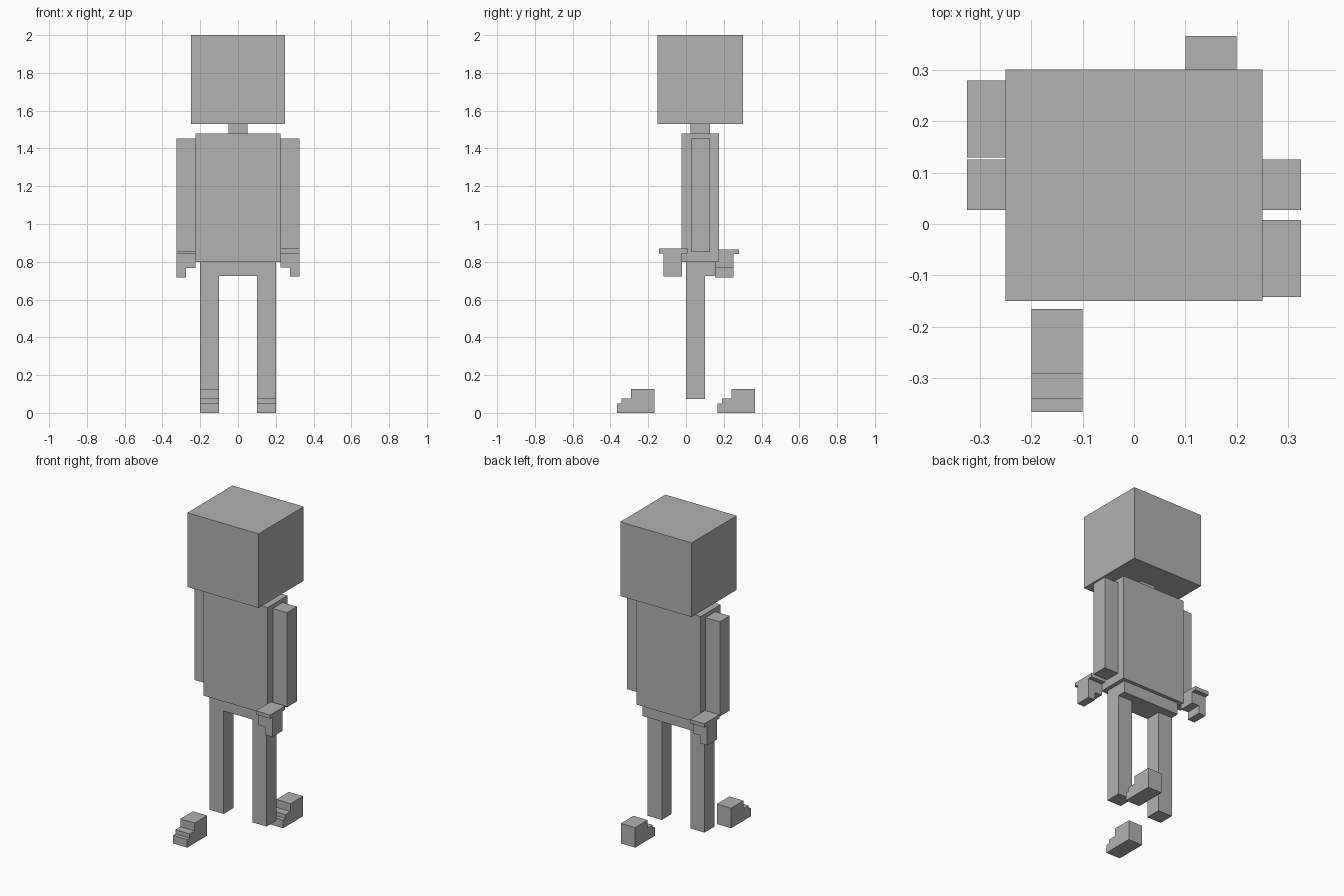
import bpy
import bmesh

if "Cube" in bpy.data.objects:
    bpy.data.objects.remove(bpy.data.objects["Cube"])

grey = bpy.data.materials.new("plain grey")
grey.diffuse_color = (0.445, 0.445, 0.445, 1.0)
grey.use_nodes = True
grey.node_tree.nodes["Principled BSDF"].inputs["Base Color"].default_value = grey.diffuse_color


def prism(name, axis, outline, lo, hi):
    """Extrude a closed 2D outline along axis 'X' (points y, z) or 'Y' (points x, z)."""
    bm = bmesh.new()
    place = (lambda p: (lo, p[0], p[1])) if axis == 'X' else (lambda p: (p[0], lo, p[1]))
    face = bm.faces.new([bm.verts.new(place(p)) for p in outline])
    moved = bmesh.ops.extrude_face_region(bm, geom=[face])["geom"]
    shift = (hi - lo, 0, 0) if axis == 'X' else (0, hi - lo, 0)
    bmesh.ops.translate(bm, vec=shift, verts=[g for g in moved if isinstance(g, bmesh.types.BMVert)])
    bmesh.ops.recalc_face_normals(bm, faces=bm.faces)
    mesh = bpy.data.meshes.new(name)
    bm.to_mesh(mesh)
    bm.free()
    mesh.materials.append(grey)
    obj = bpy.data.objects.new(name, mesh)
    bpy.context.collection.objects.link(obj)
    return obj


def box(name, x, y, z):
    outline = [(x[0], z[0]), (x[1], z[0]), (x[1], z[1]), (x[0], z[1])]
    return prism(name, 'Y', outline, y[0], y[1])


# Head, neck, torso and hips
box("head", (-0.25, 0.25), (-0.15, 0.301), (1.53, 2.0))
box("neck", (-0.05, 0.05), (0.025, 0.126), (1.478, 1.53))
box("torso", (-0.225, 0.225), (-0.025, 0.174), (0.80, 1.478))
box("hips", (-0.2, 0.2), (0.0, 0.152), (0.726, 0.80))

# Arms and legs on both sides
for side, s in (("left", -1), ("right", 1)):
    box(side + "_arm", sorted((0.225 * s, 0.325 * s)), (0.027, 0.126), (0.853, 1.453))
    box(side + "_leg", sorted((0.1 * s, 0.2 * s)), (0.0, 0.1), (0.074, 0.726))

# Detached hands: a cuff plate over a palm with a longer outer half
for side, s, y, z in (("left", -1, 0.13, 0.718), ("right", 1, -0.142, 0.721)):
    box(side + "_cuff", sorted((0.225 * s, 0.325 * s)), (y, y + 0.15), (z + 0.124, z + 0.148))
    palm = [(0.225, 0.05), (0.275, 0.05), (0.275, 0.0), (0.325, 0.0), (0.325, 0.124), (0.225, 0.124)]
    prism(side + "_hand", 'Y', [(px * s, z + pz) for px, pz in palm], y + 0.023, y + 0.122)

# Detached stepped shoes, both pointing forward
shoe = [(0, 0), (0.2, 0), (0.2, 0.127), (0.075, 0.127), (0.075, 0.077),
        (0.025, 0.077), (0.025, 0.051), (0, 0.051)]
for side, x, y in (("left", -0.2, -0.366), ("right", 0.1, 0.166)):
    prism(side + "_shoe", 'X', [(y + py, pz) for py, pz in shoe], x, x + 0.1)
